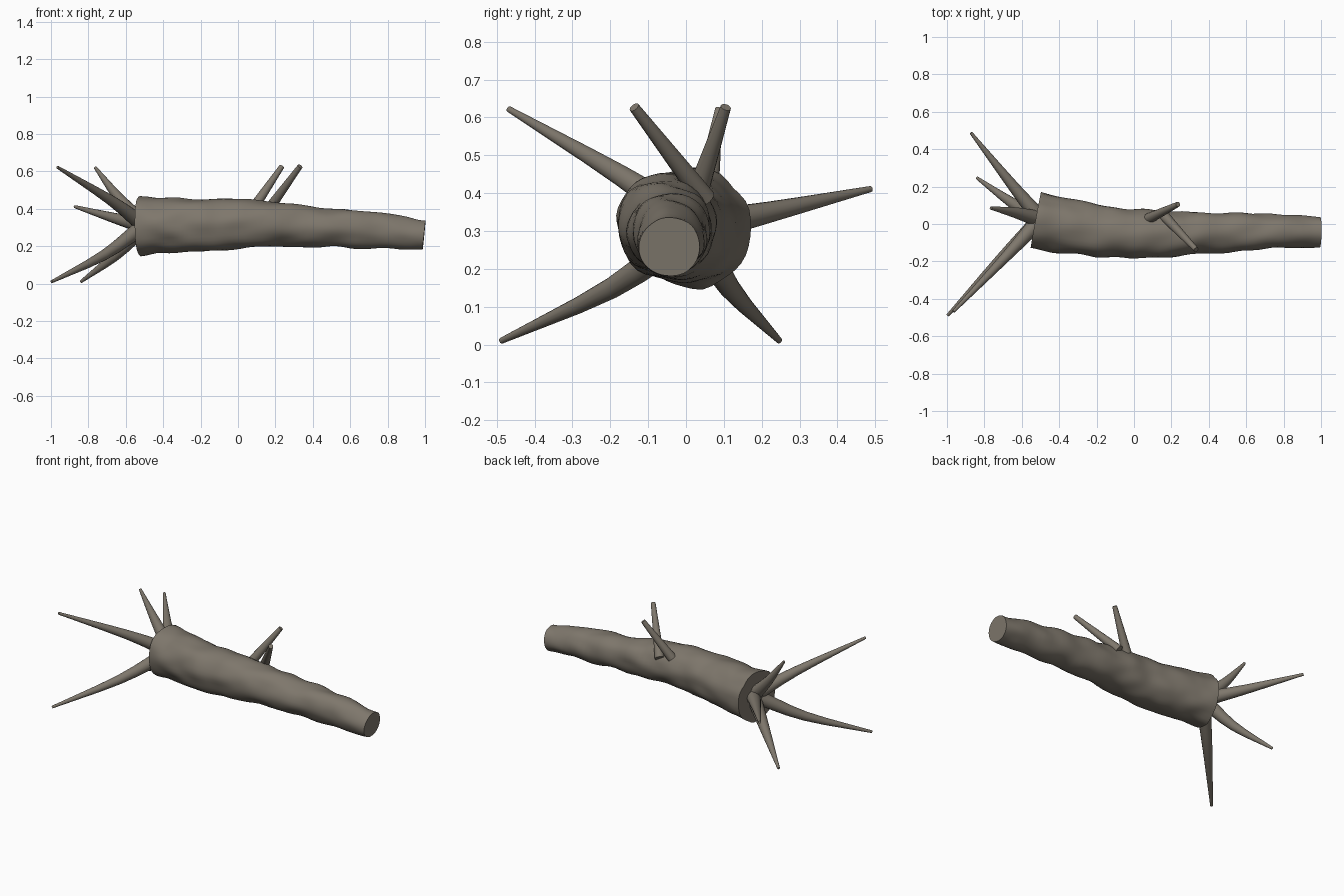
import bpy, bmesh, math
from mathutils import Vector, noise

if "Cube" in bpy.data.objects:
    bpy.data.objects.remove(bpy.data.objects["Cube"])

bark = bpy.data.materials.new("grey_brown_bark")
bark.use_nodes = True
colour = (0.21, 0.185, 0.15, 1)
bark.diffuse_color = colour
bsdf = next(n for n in bark.node_tree.nodes if n.type == "BSDF_PRINCIPLED")
bsdf.inputs["Base Color"].default_value = colour
bsdf.inputs["Roughness"].default_value = 0.9


def smooth_path(points, steps):
    """Catmull-Rom interpolation of (x, y, z, radius) points."""
    p = [Vector(q) for q in points]
    p = [2 * p[0] - p[1]] + p + [2 * p[-1] - p[-2]]
    out = []
    for i in range(1, len(p) - 2):
        a, b, c, d = p[i - 1:i + 3]
        for s in range(steps):
            t = s / steps
            out.append(0.5 * (2 * b + (c - a) * t + (2 * a - 5 * b + 4 * c - d) * t ** 2
                              + (3 * b - a - 3 * c + d) * t ** 3))
    return out + [p[-2]]


def tube(name, points, sides, steps, bump=0.0):
    """Capped tapering tube with an optional lumpy surface."""
    path = smooth_path(points, steps)
    bm = bmesh.new()
    rings = []
    for i, q in enumerate(path):
        before, after = path[max(i - 1, 0)], path[min(i + 1, len(path) - 1)]
        tangent = (after - before).xyz.normalized()
        side = tangent.cross(Vector((0, 0, 1))).normalized()
        up = side.cross(tangent)
        ring = []
        for k in range(sides):
            a = math.tau * k / sides
            out = side * math.cos(a) + up * math.sin(a)
            co = q.xyz + out * q.w
            lump = noise.noise(Vector((co.x * 8, co.y * 12, co.z * 12))) * bump
            ring.append(bm.verts.new(co + out * lump))
        rings.append(ring)
    for r, s in zip(rings, rings[1:]):
        for k in range(sides):
            j = (k + 1) % sides
            bm.faces.new((r[k], r[j], s[j], s[k]))
    bm.faces.new(rings[0])
    bm.faces.new(rings[-1])
    bmesh.ops.recalc_face_normals(bm, faces=bm.faces)
    mesh = bpy.data.meshes.new(name)
    bm.to_mesh(mesh)
    bm.free()
    mesh.materials.append(bark)
    obj = bpy.data.objects.new(name, mesh)
    bpy.context.collection.objects.link(obj)
    bpy.ops.object.select_all(action="DESELECT")
    obj.select_set(True)
    bpy.context.view_layer.objects.active = obj
    bpy.ops.object.shade_smooth_by_angle(angle=math.radians(40))
    return obj


# Fallen trunk, bowed slightly and tapering towards the cut end
tube("trunk", [(-0.525, 0.02, 0.308, 0.156), (-0.35, -0.012, 0.31, 0.147),
               (-0.15, -0.04, 0.314, 0.137), (0.1, -0.056, 0.321, 0.127),
               (0.4, -0.045, 0.303, 0.108), (0.7, -0.04, 0.287, 0.096),
               (0.995, -0.043, 0.258, 0.079)], 40, 9, 0.012)

# Roots: knee and tip positions, all spreading from the wide end
hub = Vector((-0.5, 0.025, 0.31))
roots = {
    "root_upper_front": ((-0.68, -0.17, 0.445), (-0.965, -0.468, 0.622)),
    "root_upper_middle": ((-0.64, 0.062, 0.46), (-0.765, 0.085, 0.623)),
    "root_back": ((-0.66, 0.22, 0.35), (-0.872, 0.488, 0.411)),
    "root_lower_front": ((-0.72, -0.195, 0.15), (-0.996, -0.488, 0.01)),
    "root_lower_back": ((-0.655, 0.115, 0.15), (-0.84, 0.247, 0.01)),
}
for name, (knee, tip) in roots.items():
    start = hub.lerp(Vector(knee), 0.12)
    tube(name, [(*start, 0.043), (*knee, 0.028), (*tip, 0.008)], 14, 3)

# Two stubby branches on the upper side
tube("branch_back", [(0.08, 0.03, 0.40, 0.029), (0.235, 0.105, 0.627, 0.014)], 14, 2)
tube("branch_front", [(0.155, 0.05, 0.385, 0.029), (0.332, -0.137, 0.627, 0.014)], 14, 2)
